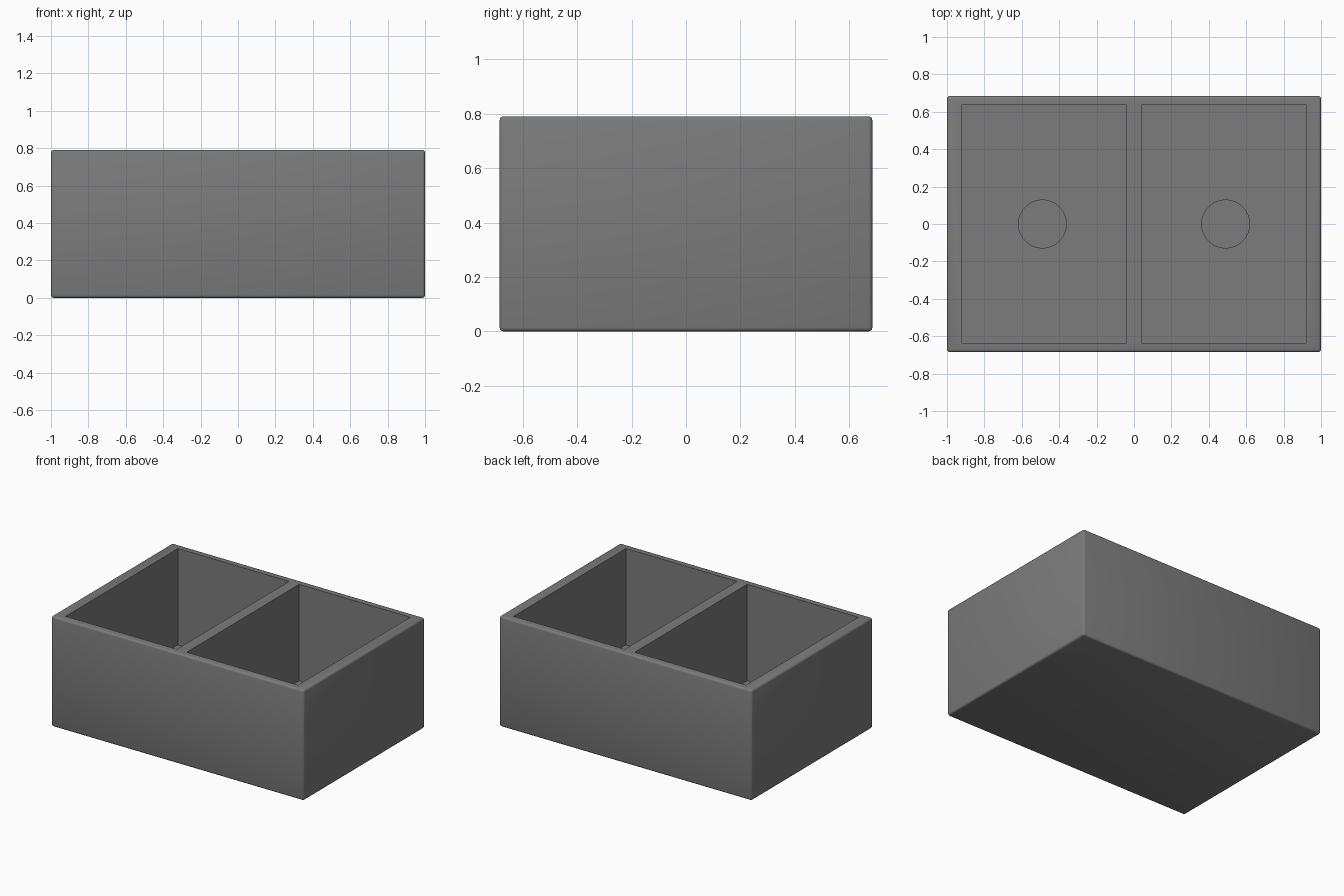
import bpy
import bmesh
from mathutils import Matrix, Vector

cube = bpy.data.objects.get("Cube")
if cube:
    bpy.data.objects.remove(cube, do_unlink=True)

WIDTH, DEPTH, HEIGHT = 2.0, 1.37, 0.79
FLOOR_Z = 0.10
DRAIN_Z = 0.04
BASIN_X, BASIN_W, BASIN_D = 0.48, 0.88, 1.27

grey = bpy.data.materials.new("sink grey")
grey.use_nodes = True
colour = (0.2, 0.2, 0.2, 1)
grey.diffuse_color = colour
grey.node_tree.nodes["Principled BSDF"].inputs["Base Color"].default_value = colour


def make_object(name, bm):
    mesh = bpy.data.meshes.new(name)
    bm.to_mesh(mesh)
    bm.free()
    mesh.materials.append(grey)
    obj = bpy.data.objects.new(name, mesh)
    bpy.context.collection.objects.link(obj)
    return obj


def box(name, centre, size, bevel=0):
    bm = bmesh.new()
    matrix = Matrix.Translation(centre) @ Matrix.Diagonal(Vector(size).to_4d())
    bmesh.ops.create_cube(bm, size=1, matrix=matrix)
    if bevel:
        bmesh.ops.bevel(bm, geom=bm.edges[:], offset=bevel, segments=3,
                        profile=0.5, affect='EDGES')
    return make_object(name, bm)


def cylinder(name, centre, radius, height):
    bm = bmesh.new()
    bmesh.ops.create_cone(bm, cap_ends=True, segments=48, radius1=radius,
                          radius2=radius, depth=height,
                          matrix=Matrix.Translation(centre))
    return make_object(name, bm)


def carve(target, cutter):
    cutter.hide_render = True
    mod = target.modifiers.new("carve", 'BOOLEAN')
    mod.operation = 'DIFFERENCE'
    mod.solver = 'EXACT'
    mod.object = cutter
    bpy.context.view_layer.objects.active = target
    bpy.ops.object.modifier_apply(modifier=mod.name)
    bpy.data.objects.remove(cutter, do_unlink=True)


# Outer block with softened edges
sink = box("double_sink", (0, 0, HEIGHT / 2), (WIDTH, DEPTH, HEIGHT), 0.014)

# Two basins, each with a round drain recess in its floor
for side in (-1, 1):
    x = side * BASIN_X
    carve(sink, box("basin_cutter", (x, 0, FLOOR_Z + 0.5), (BASIN_W, BASIN_D, 1)))
    carve(sink, cylinder("drain_cutter", (x + side * 0.01, 0, DRAIN_Z + 0.1), 0.128, 0.2))

# Smooth shading on rounded edges only
bpy.ops.object.select_all(action='DESELECT')
sink.select_set(True)
bpy.context.view_layer.objects.active = sink
bpy.ops.object.shade_smooth_by_angle(angle=0.6)
